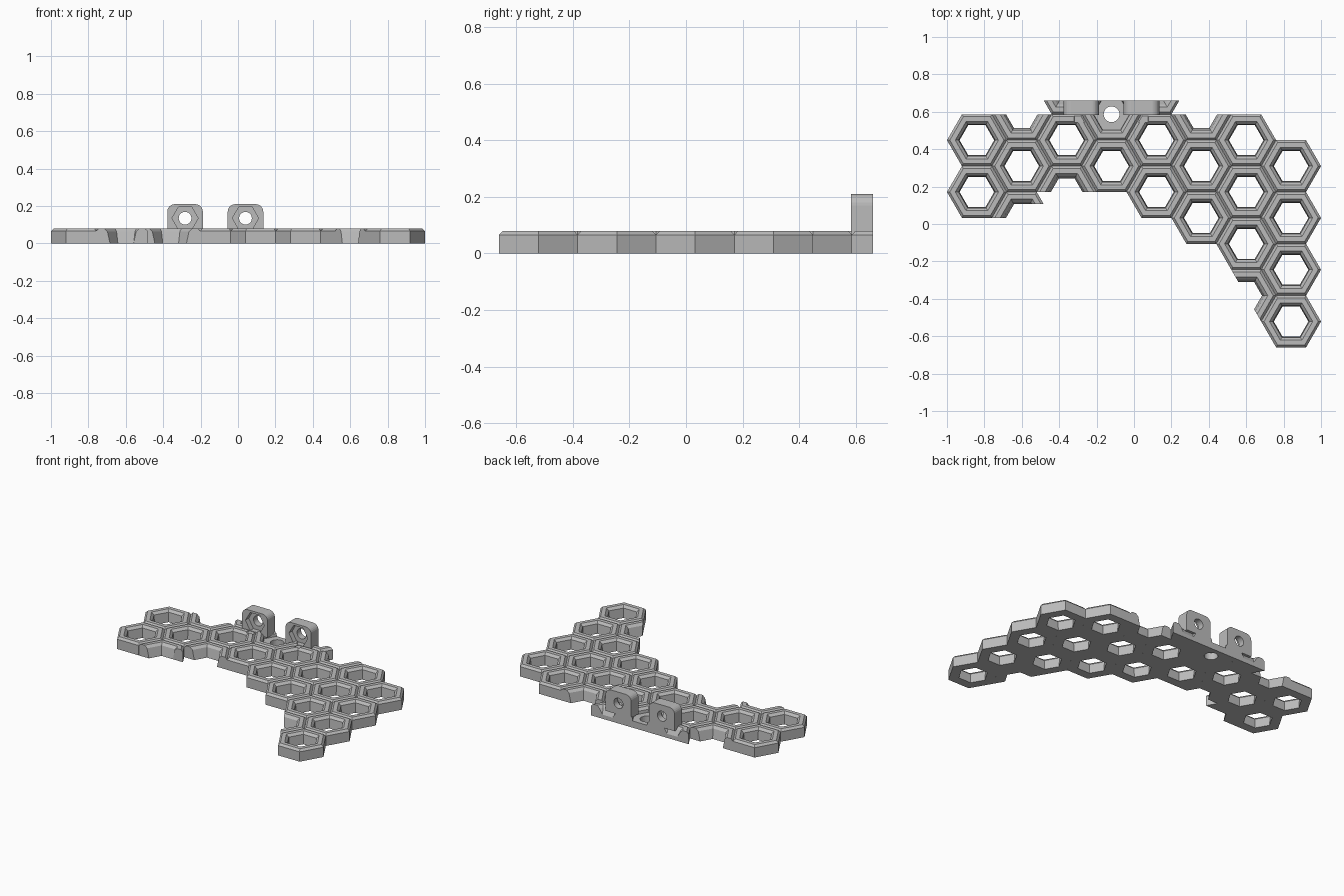
import bpy, bmesh, math
from mathutils import Vector, Matrix

cube = bpy.data.objects.get("Cube")
if cube:
    bpy.data.objects.remove(cube)

PITCH, COL, TOP, BACK = 0.277, 0.24, 0.08, 0.66
APO = PITCH / 2
NUT_R, EAR_Z = 0.07, 0.135

grey = bpy.data.materials.new("plain grey")
grey.use_nodes = True
colour = (0.5, 0.5, 0.5, 1)
grey.diffuse_color = colour
grey.node_tree.nodes["Principled BSDF"].inputs["Base Color"].default_value = colour


def finish(bm, name):
    bmesh.ops.recalc_face_normals(bm, faces=bm.faces)
    mesh = bpy.data.meshes.new(name)
    bm.to_mesh(mesh)
    bm.free()
    obj = bpy.data.objects.new(name, mesh)
    mesh.materials.append(grey)
    bpy.context.collection.objects.link(obj)
    return obj


def centre(col, row):
    return Vector((-0.84 + COL * col, 0.448 - PITCH * row - APO * (col % 2), 0))


def rim_profile(inner):
    # wall section as (distance from centre, height), chamfered both sides
    return [(APO, 0), (APO, 0.066), (APO - 0.013, TOP), (0.1, TOP), (0.085, 0.064), (inner, 0)]


def clip(bm, y, normal):
    geom = bm.verts[:] + bm.edges[:] + bm.faces[:]
    cut = bmesh.ops.bisect_plane(bm, geom=geom, plane_co=(0, y, 0), plane_no=(0, normal, 0),
                                 clear_outer=True)
    edges = [e for e in cut["geom_cut"] if isinstance(e, bmesh.types.BMEdge)]
    if edges:
        bmesh.ops.edgenet_fill(bm, edges=edges)


def hex_cell(name, col, row, profile, sides=range(6), clips=()):
    """Sweep the wall section round the given run of hexagon sides."""
    bm = bmesh.new()
    mid = centre(col, row)
    sides = list(sides)
    full = len(sides) == 6
    corners = sides if full else sides + [sides[-1] + 1]
    rings = []
    for k in corners:
        a = math.radians(60 * k)
        ray = Vector((math.cos(a), math.sin(a), 0)) / math.cos(math.pi / 6)
        rings.append([bm.verts.new(mid + ray * d + Vector((0, 0, z))) for d, z in profile])
    n = len(profile)
    for s in range(len(sides)):
        a, b = rings[s], rings[(s + 1) % len(rings)]
        for p in range(n):
            q = (p + 1) % n
            bm.faces.new((a[p], a[q], b[q], b[p]))
    if not full:
        bm.faces.new(rings[0])
        bm.faces.new(rings[-1])
    for y, normal in clips:
        clip(bm, y, normal)
    return finish(bm, name)


def cylinder(name, radius, depth, loc, sides, along_y):
    bm = bmesh.new()
    bmesh.ops.create_cone(bm, cap_ends=True, segments=sides, radius1=radius, radius2=radius,
                          depth=depth)
    if sides == 6:  # corners point sideways
        bmesh.ops.rotate(bm, verts=bm.verts, matrix=Matrix.Rotation(math.pi / 6, 3, "Z"))
        if abs(max(v.co.x for v in bm.verts) - radius) > 0.001:
            bmesh.ops.rotate(bm, verts=bm.verts, matrix=Matrix.Rotation(math.pi / 6, 3, "Z"))
    if along_y:
        bmesh.ops.rotate(bm, verts=bm.verts, matrix=Matrix.Rotation(math.pi / 2, 3, "X"))
    bmesh.ops.translate(bm, verts=bm.verts, vec=loc)
    obj = finish(bm, name)
    obj.hide_render = True
    obj.hide_viewport = True
    obj.display_type = "WIRE"
    return obj


def subtract(obj, cutter):
    mod = obj.modifiers.new("cut", "BOOLEAN")
    mod.operation = "DIFFERENCE"
    mod.solver = "EXACT"
    mod.object = cutter


# open honeycomb cells: first row and count in each column
wall = rim_profile(0.08)
cells = {}
for col, count in enumerate([2, 1, 1, 1, 2, 2, 3, 4]):
    for row in range(count):
        cells[col, row] = hex_cell(f"cell_{col}_{row}", col, row, wall)

# partial rims that stiffen the notches between cells
rim = rim_profile(0.073)
hex_cell("rim_back_right", 1, -1, rim, (3, 4, 5))
hex_cell("rim_back_left", 5, -1, rim, (3, 4, 5))
hex_cell("rim_front_right", 1, 1, rim, (0, 1, 2), [(0.106, -1)])
hex_cell("rim_front_right_foot", 1, 1, rim, (2,))
hex_cell("rim_front_middle", 2, 1, rim, (0, 1, 2))
hex_cell("rim_front_left", 6, 3, rim, (-1, 0, 1))

# straight back edge
back_rims = {c: hex_cell(f"back_edge_{c}", c, -1, rim_profile(0.05), (3, 4, 5), [(BACK, 1)])
             for c in (2, 4)}

# closed mounting cell with a round screw hole
mount = hex_cell("mounting_cell", 3, -1, rim_profile(0.08)[:-1] + [(0.083, 0.045), (0.03, 0.045), (0.03, 0)],
                 clips=[(BACK, 1)])
hole = centre(3, -1)
subtract(mount, cylinder("screw_hole_cutter", 0.042, 0.4, hole, 32, False))

# upright ears with a bolt hole and a hexagonal nut pocket
for side, col, x in (("right", 2, -0.283), ("left", 4, 0.04)):
    low, high, front = 0.06, 0.21, 0.583
    bm = bmesh.new()
    bmesh.ops.create_cube(bm, size=1)
    bmesh.ops.scale(bm, verts=bm.verts, vec=(0.19, BACK - front, high - low))
    bmesh.ops.translate(bm, verts=bm.verts, vec=(x, (BACK + front) / 2, (high + low) / 2))
    tops = [e for e in bm.edges if all(v.co.z > 0.2 for v in e.verts)
            and abs(e.verts[0].co.x - e.verts[1].co.x) < 0.01]
    bmesh.ops.bevel(bm, geom=tops, offset=0.04, segments=6, profile=0.5, affect="EDGES")
    ear = finish(bm, f"ear_{side}")
    bolt = cylinder(f"bolt_cutter_{side}", 0.034, 0.4, (x, 0.65, EAR_Z), 32, True)
    nut = cylinder(f"nut_cutter_{side}", NUT_R, 0.075, (x, 0.58, EAR_Z), 6, True)
    for part in (ear, back_rims[col], cells[col, 0]):
        subtract(part, nut)
    subtract(ear, bolt)
